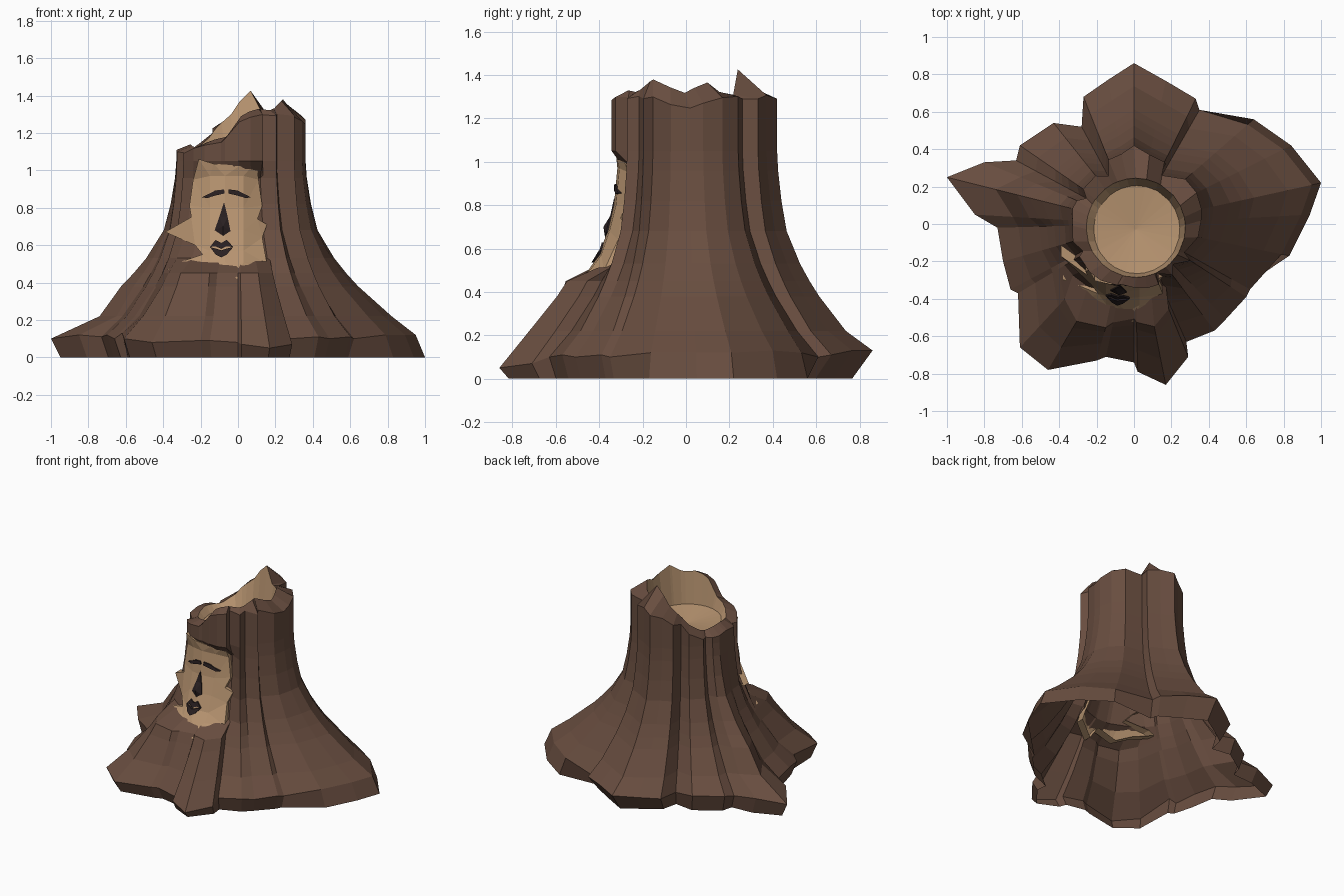
import bpy, bmesh, math
from mathutils import Vector
from mathutils.geometry import delaunay_2d_cdt

if "Cube" in bpy.data.objects:
    bpy.data.objects.remove(bpy.data.objects["Cube"])


def material(name, rgb):
    m = bpy.data.materials.new(name)
    m.diffuse_color = (*rgb, 1)
    m.use_nodes = True
    m.node_tree.nodes["Principled BSDF"].inputs["Base Color"].default_value = m.diffuse_color
    return m


BARK = material("brown bark", (0.138, 0.074, 0.05))
WOOD = material("pale wood", (0.49, 0.305, 0.168))
DARK = material("near black wood", (0.022, 0.014, 0.015))


def finish(name, bm, mats):
    me = bpy.data.meshes.new(name)
    bm.to_mesh(me)
    bm.free()
    for m in mats:
        me.materials.append(m)
    ob = bpy.data.objects.new(name, me)
    bpy.context.collection.objects.link(ob)
    return ob


def lerp_table(table, t):
    for (a, va), (b, vb) in zip(table, table[1:]):
        if t <= b:
            return va + (vb - va) * max(0, (t - a) / (b - a))
    return table[-1][1]


# Front surface of the carved face, as depth over x and z
FACE_DEPTH = [(.42, -.53), (.48, -.46), (.55, -.405), (.6, -.375), (.68, -.355), (.8, -.325),
              (.95, -.305), (1.0, -.315), (1.06, -.345)]


def face_y(x, z):
    return lerp_table(FACE_DEPTH, z) + 1.6 * (x + 0.05) ** 2


# Root outline: x, y, height of the root edge, trunk radius above it
ROOTS = [
    (1.0, .22, .12, .37), (.84, .42, .13, .375), (.64, .56, .12, .365), (.35, .61, .10, .30),
    (.33, .67, .11, .37), (.17, .765, .13, .38), (0, .86, .13, .42), (-.14, .77, .12, .38),
    (-.27, .68, .11, .37), (-.28, .52, .10, .29), (-.43, .54, .12, .33), (-.61, .42, .12, .33),
    (-.63, .34, .10, .29), (-.8, .33, .12, .33), (-1.0, .25, .10, .34), (-.85, .05, .12, .33),
    (-.73, -.02, .11, .33), (-.70, -.2, .12, .34), (-.66, -.35, .10, .31), (-.62, -.37, .13, .34),
    (-.61, -.66, .10, .35), (-.46, -.78, .08, .35), (-.2, -.73, .09, .34), (-.15, -.71, .09, .33),
    (0, -.74, .08, .34), (.02, -.79, .07, .34), (.17, -.86, .05, .35), (.29, -.71, .07, .35),
    (.28, -.63, .10, .29), (.43, -.57, .11, .34), (.49, -.51, .10, .30), (.6, -.39, .11, .36),
    (.62, -.35, .10, .31), (.83, -.17, .12, .35), (.94, .05, .12, .36)]
# Flare of the trunk and height of its broken rim by angle
FLARE = [(.22, .72), (.38, .44), (.45, .34), (.53, .24), (.68, .10), (.82, .045), (.96, .01), (1.05, 0)]
SHOULDER = {.22: .06, .38: .2, .45: .25}
BULGE = [(225, 0), (239, .45), (255, .9), (259, .7), (270, .3), (285, .2), (292, 0), (360, 0)]
RIM = [(0, 1.31), (25, 1.37), (45, 1.31), (64, 1.31), (80, 1.33), (100, 1.29), (118, 1.22),
       (135, 1.13), (150, 1.11), (180, 1.13), (210, 1.11), (235, 1.15), (255, 1.17),
       (273, 1.29), (290, 1.32), (310, 1.31), (330, 1.37), (360, 1.31)]
PEAK = [(64, 0), (77, .1), (90, .06), (100, .01), (360, .01)]


def column(x, y, tip, rr):
    """One vertical line of points: ground, root edge, trunk, rim, bowl."""
    ang = math.degrees(math.atan2(y, x)) % 360
    c, s = math.cos(math.radians(ang)), math.sin(math.radians(ang))
    if x > .6 and y > -.3:                       # right lobe spreads at the ground
        pts = [Vector((x, y, 0)), Vector((x * .95, y * .95, tip))]
    else:
        k = .89 if y > .6 else .95
        pts = [Vector((x * k, y * k, 0)), Vector((x, y, tip))]
    for z, f in FLARE:
        if z == .22 and x < -.75:
            f *= .85
        f += SHOULDER.get(z, 0) * lerp_table(BULGE, ang)   # full roots under the beard
        px, py = rr * c + (x - rr * c) * f, rr * s + (y - rr * s) * f
        if .46 < z < 1.0 and -.42 < px < .2 and py < 0:   # hollow behind the face
            py = max(py, face_y(px, z) + .025)
        pts.append(Vector((px, py, z)))
    rz = lerp_table(RIM, ang)
    drop = .07 if ang < 35 or ang > 325 else .02
    pts.append(Vector((rr * c, rr * s, rz - drop)))
    pts.append(Vector((.01 + .265 * c, -.02 + .265 * s, rz + lerp_table(PEAK, ang))))
    pts.append(Vector((.015 + .23 * c, -.03 + .235 * s, 1.09)))
    return pts


# Stump with roots, broken rim and hollow top (faces wound outwards)
bm = bmesh.new()
cols = [[bm.verts.new(p) for p in column(*r)] for r in ROOTS]
rows = len(cols[0])
centre = bm.verts.new((.01, -.03, 1.06))
for i, a in enumerate(cols):
    b = cols[(i + 1) % len(cols)]
    for k in range(rows - 1):
        f = bm.faces.new((a[k], b[k], b[k + 1], a[k + 1]))
        f.material_index = int(k == rows - 2)
    bm.faces.new((a[-1], b[-1], centre)).material_index = 1
finish("tree_stump", bm, [BARK, WOOD])


def relief(name, outline, mat, lift, back, inner=(), bump=0):
    """Panel following the face surface, with side walls running back."""
    pts = [Vector(p) for p in list(outline) + list(inner)]
    n = len(outline)
    v, _, faces, *_ = delaunay_2d_cdt(pts, [], [list(range(n))], 1, 1e-5)
    m = bmesh.new()
    vs = [m.verts.new((p.x, face_y(p.x, p.y) - lift - (bump if i >= n else 0), p.y))
          for i, p in enumerate(v)]
    front = [m.faces.new([vs[i] for i in f]) for f in faces]
    edges = [e for e in m.edges if e.is_boundary]
    new = bmesh.ops.extrude_edge_only(m, edges=edges)["geom"]
    bmesh.ops.translate(m, vec=(0, back, 0), verts=[g for g in new if isinstance(g, bmesh.types.BMVert)])
    bmesh.ops.recalc_face_normals(m, faces=m.faces[:])
    if sum(f.normal.y * f.calc_area() for f in front) > 0:   # front must look to -y
        bmesh.ops.reverse_faces(m, faces=m.faces[:])
    return finish(name, m, [mat])


# Carved face with jagged moustache and beard
relief("carved_face", [
    (-.21, 1.06), (-.24, .95), (-.26, .81), (-.25, .75), (-.39, .67), (-.23, .60), (-.19, .55),
    (-.34, .50), (-.38, .47), (-.27, .465), (-.19, .44), (-.03, .475), (-.01, .42), (.14, .46), (.155, .50),
    (.13, .64), (.155, .71), (.105, .74), (.13, .81), (.11, .95), (.10, 1.05), (.01, 1.025), (-.13, 1.035)],
    WOOD, 0, .06,
    inner=[(x, z) for z in (.97, .8, .68, .57, .51) for x in (-.15, -.07, .03)], bump=.008)

# Eyebrows, mirrored about the middle of the face
MID = -.062
for side, name in ((-1, "left_eyebrow"), (1, "right_eyebrow")):
    arc = [(.012, .888), (.06, .882), (.132, .845), (.10, .842), (.06, .855), (.010, .866)]
    relief(name, [(MID + side * x, z + .01) for x, z in arc][::-side], DARK, .018, .025)

# Nose wedge
relief("nose", [(-.075, .83), (-.10, .75), (-.125, .68), (-.08, .65), (-.04, .675), (-.055, .75)],
       DARK, .012, .03, inner=[(-.08, .70)], bump=.02)

# Lips: upper and lower strips leaving a slit between
relief("upper_lip", [(-.15, .59), (-.12, .628), (-.09, .612), (-.06, .628), (-.025, .59),
                     (-.06, .594), (-.09, .580), (-.12, .594)][::-1], DARK, .02, .03)
relief("lower_lip", [(-.15, .59), (-.12, .582), (-.09, .572), (-.06, .582), (-.025, .59),
                     (-.06, .55), (-.09, .535), (-.12, .55)], DARK, .022, .03)
